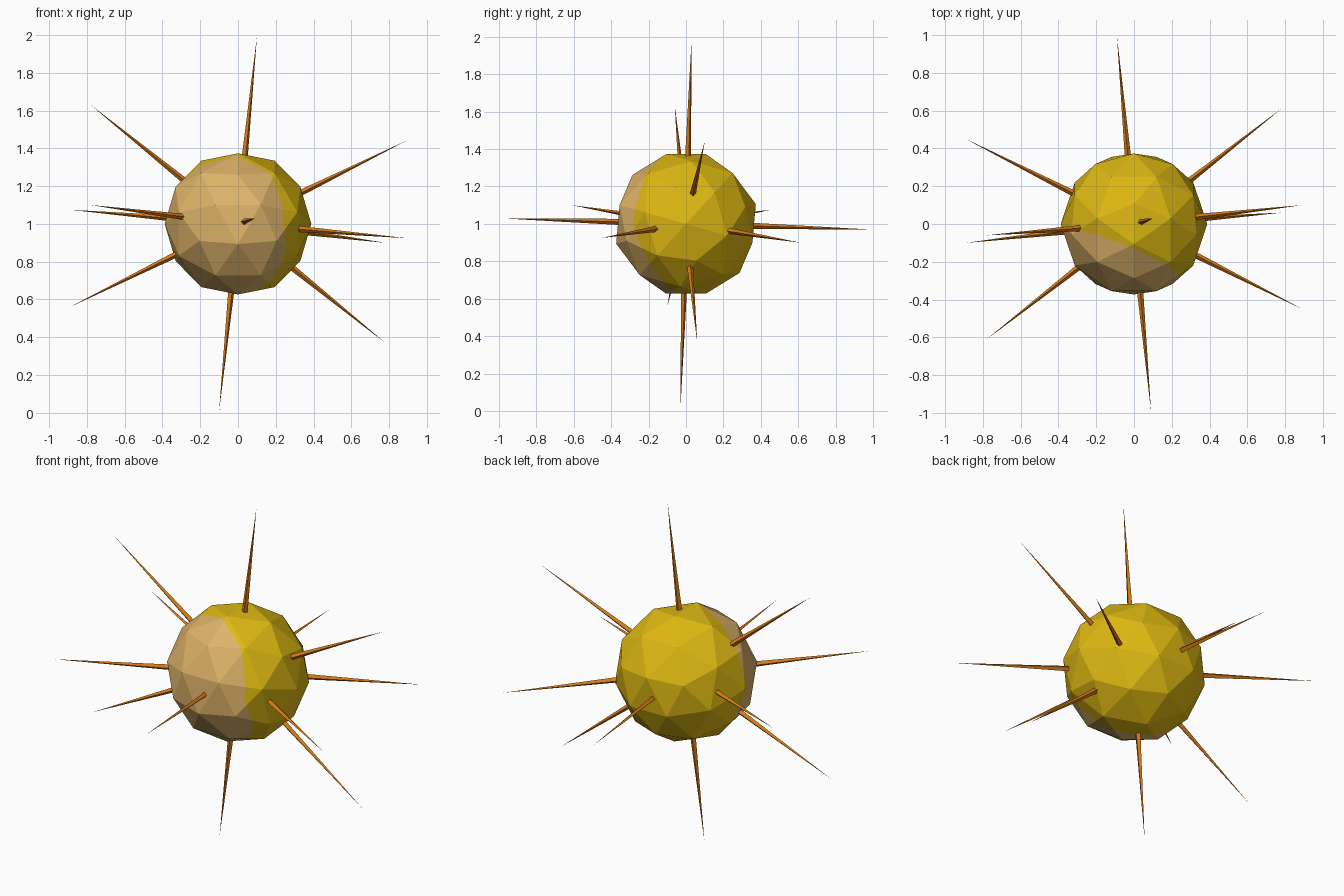
import bpy, bmesh
from math import radians
from mathutils import Vector, Matrix

cube = bpy.data.objects.get("Cube")
if cube:
    bpy.data.objects.remove(cube, do_unlink=True)

CENTRE = Vector((0, 0, 1))
RADIUS = 0.388


def material(name, rgb):
    mat = bpy.data.materials.new(name)
    mat.use_nodes = True
    mat.diffuse_color = (*rgb, 1)
    mat.node_tree.nodes["Principled BSDF"].inputs["Base Color"].default_value = (*rgb, 1)
    return mat


yellow = material("yellow", (0.73, 0.48, 0.006))
tan = material("tan", (0.73, 0.45, 0.14))
orange = material("orange", (0.70, 0.20, 0.008))


def add_object(name, bm, materials):
    mesh = bpy.data.meshes.new(name)
    bm.to_mesh(mesh)
    bm.free()
    for mat in materials:
        mesh.materials.append(mat)
    obj = bpy.data.objects.new(name, mesh)
    obj.location = CENTRE
    bpy.context.collection.objects.link(obj)
    return obj


# Faceted body with a tan face patch, cut along two planes
turn = Matrix.Rotation(radians(47.6), 4, "X") @ Matrix.Rotation(radians(90), 4, "Z")
bm = bmesh.new()
bmesh.ops.create_icosphere(bm, subdivisions=2, radius=RADIUS, matrix=turn)
patch_planes = [Vector((-0.38, -0.92, 0.14)), Vector((-0.38, -0.92, -0.38))]
PATCH_OFFSET = 0.17
for normal in patch_planes:
    bmesh.ops.bisect_plane(
        bm, geom=bm.verts[:] + bm.edges[:] + bm.faces[:],
        plane_co=normal * PATCH_OFFSET / normal.length_squared, plane_no=normal)
for face in bm.faces:
    middle = face.calc_center_median()
    face.material_index = int(any(n.dot(middle) > PATCH_OFFSET for n in patch_planes))
add_object("body", bm, [yellow, tan])

# Long thin spikes, in opposite pairs
SPIKE_START = 0.3
tips = {
    "vertical": (0.10, 0.03, 0.99),
    "front_back": (0.09, -0.99, 0.03),
    "upper_right": (-0.78, -0.06, 0.63),
    "upper_left": (0.89, 0.10, 0.44),
    "right_front": (-0.78, -0.61, 0.10),
    "left_front": (0.89, -0.45, -0.075),
}
for name, tip in tips.items():
    for side, sign in (("a", 1), ("b", -1)):
        end = Vector(tip) * sign
        length = end.length - SPIKE_START
        middle = end.normalized() * (SPIKE_START + length / 2)
        aim = end.to_track_quat("Z", "Y").to_matrix().to_4x4()
        bm = bmesh.new()
        bmesh.ops.create_cone(
            bm, cap_ends=True, segments=4, radius1=0.018, radius2=0, depth=length,
            matrix=Matrix.Translation(middle) @ aim)
        bmesh.ops.remove_doubles(bm, verts=bm.verts[:], dist=0.0001)
        add_object(f"spike_{name}_{side}", bm, [orange])
